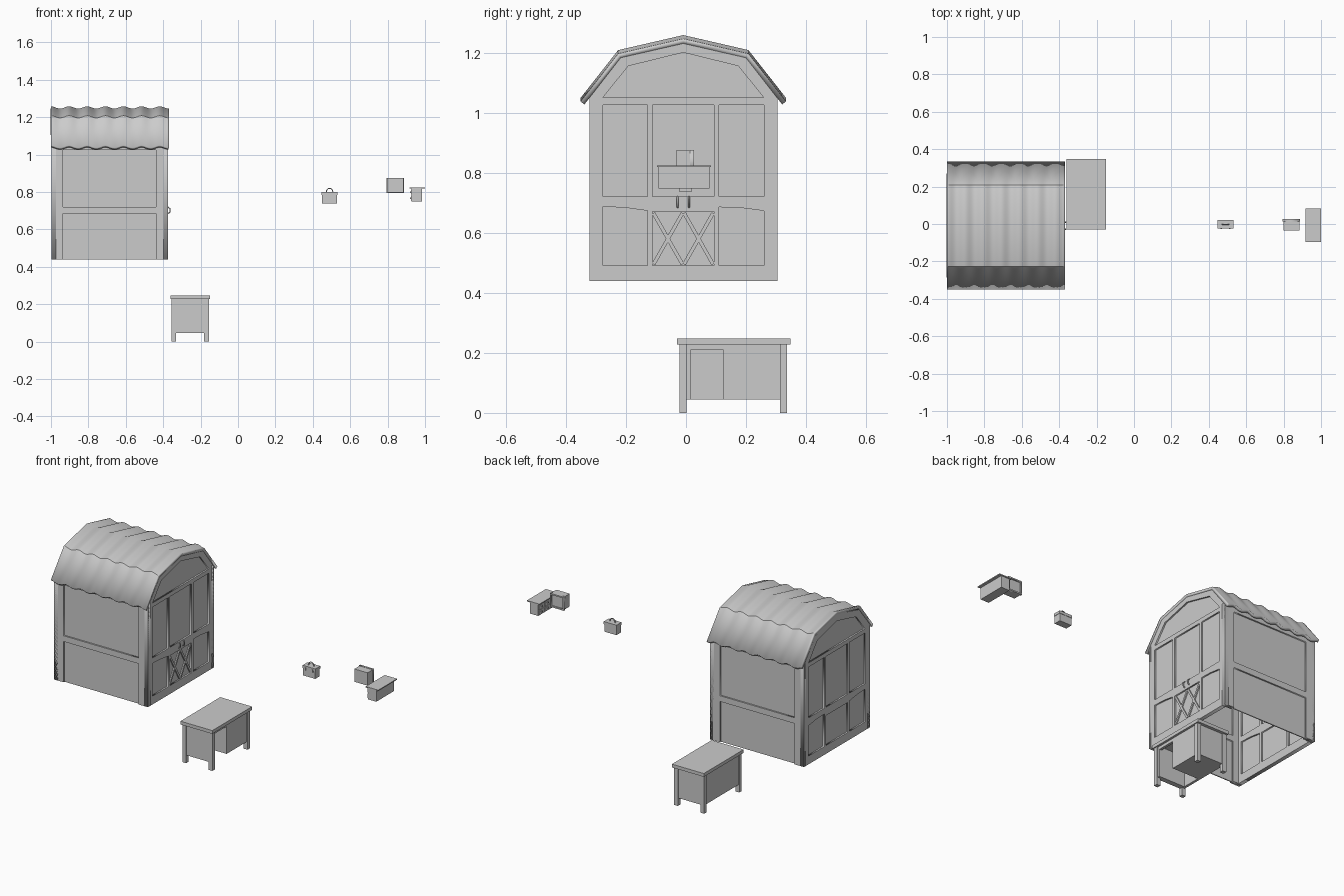
import bpy, bmesh, math
from mathutils import Matrix, Vector

if "Cube" in bpy.data.objects:
    bpy.data.objects.remove(bpy.data.objects["Cube"], do_unlink=True)

grey = bpy.data.materials.new("plain_grey")
grey.use_nodes = True
GREY = (0.6, 0.6, 0.6, 1)
grey.diffuse_color = GREY
grey.node_tree.nodes["Principled BSDF"].inputs["Base Color"].default_value = GREY


def add(name, mesh):
    mesh.materials.clear()
    mesh.materials.append(grey)
    ob = bpy.data.objects.new(name, mesh)
    bpy.context.collection.objects.link(ob)
    return ob


def box(name, x, y, z, matrix=Matrix()):
    """Box from (min, max) ranges on each axis."""
    bm = bmesh.new()
    bmesh.ops.create_cube(bm, size=1)
    for v in bm.verts:
        v.co = [r[0] if c < 0 else r[1] for c, r in zip(v.co, (x, y, z))]
    bm.transform(matrix)
    mesh = bpy.data.meshes.new(name)
    bm.to_mesh(mesh)
    bm.free()
    return add(name, mesh)


def from_curve(name, curve, matrix=Matrix()):
    tmp = bpy.data.objects.new(name, curve)
    bpy.context.collection.objects.link(tmp)
    dg = bpy.context.evaluated_depsgraph_get()
    mesh = bpy.data.meshes.new_from_object(tmp.evaluated_get(dg))
    bpy.data.objects.remove(tmp, do_unlink=True)
    mesh.transform(matrix)
    return add(name, mesh)


def sheet(name, loops, thick, matrix):
    """Flat board with an outline and holes, centred on its plane."""
    cu = bpy.data.curves.new(name, "CURVE")
    cu.dimensions, cu.fill_mode, cu.extrude = "2D", "BOTH", thick / 2
    for pts in loops:
        sp = cu.splines.new("POLY")
        sp.points.add(len(pts) - 1)
        for p, (u, v) in zip(sp.points, pts):
            p.co = (u, v, 0, 1)
        sp.use_cyclic_u = True
    return from_curve(name, cu, matrix)


def rod(name, pts, radius):
    cu = bpy.data.curves.new(name, "CURVE")
    cu.dimensions, cu.bevel_depth, cu.bevel_resolution = "3D", radius, 1
    cu.use_fill_caps = True
    sp = cu.splines.new("POLY")
    sp.points.add(len(pts) - 1)
    for p, c in zip(sp.points, pts):
        p.co = (*c, 1)
    return from_curve(name, cu)


def rect(u0, u1, v0, v1):
    return [(u0, v0), (u1, v0), (u1, v1), (u0, v1)]


def plane(axis_u, axis_w, origin):
    """Maps board coordinates (u, height, depth) into the scene."""
    m = Matrix((axis_u, (0, 0, 1), axis_w)).transposed().to_4x4()
    m.translation = origin
    return m


# Shed dimensions
X0, X1, MID, FLOOR = -1.0, -0.372, -0.009, 0.44
HALF, WALL = 0.313, 0.024

# Gable ends: framed boards with recessed panels
gable = [(-HALF, FLOOR), (HALF, FLOOR), (HALF, 1.06), (0.21, 1.188),
         (0, 1.242), (-0.21, 1.188), (-HALF, 1.06)]
holes = [[(-0.268, 1.05), (0.268, 1.05), (0.183, 1.155), (0, 1.2), (-0.183, 1.155)],
         rect(-0.102, 0.102, 0.72, 1.025), rect(-0.102, 0.102, 0.49, 0.67)]
for s in (-1, 1):
    holes.append(rect(s * 0.268, s * 0.119, 0.72, 1.025))
    holes.append([(s * 0.268, 0.49), (s * 0.119, 0.49), (s * 0.119, 0.685),
                  (s * 0.19, 0.683), (s * 0.268, 0.673)] if s > 0 else
                 [(s * 0.268, 0.49), (s * 0.119, 0.49), (s * 0.119, 0.673),
                  (s * 0.19, 0.683), (s * 0.268, 0.687)])
for name, x in (("door_gable", X1 - 0.014), ("back_gable", X0 + 0.014)):
    m = plane((0, 1, 0), (1, 0, 0), (x, MID, 0))
    sheet(name + "_frame", [gable] + holes, WALL, m)
    sheet(name + "_panel", [gable], 0.006, m)

# Side walls: the lower panel runs down to the floor
L, R, P0, P1 = X0 + 0.002, X1 - 0.002, -0.935, -0.438
side = [(L, FLOOR), (P0, FLOOR), (P0, 0.685), (P1, 0.685), (P1, FLOOR),
        (R, FLOOR), (R, 1.06), (L, 1.06)]
for name, s in (("front_wall", -1), ("rear_wall", 1)):
    m = plane((1, 0, 0), (0, -1, 0), (0, MID + s * (HALF - WALL / 2), 0))
    sheet(name + "_frame", [side, rect(P0, P1, 0.72, 1.025)], WALL, m)
    sheet(name + "_panel", [rect(L, R, FLOOR, 1.06)], 0.006, m)

# Crossed braces on the lower door
for cy in (-0.051, 0.051):
    for s in (-1, 1):
        ang = s * math.atan2(0.18, 0.102)
        m = Matrix.Translation((X1 - 0.008, MID + cy, 0.58)) @ Matrix.Rotation(ang, 4, "X")
        box("door_brace", (-0.007, 0.004), (-0.098, 0.098), (-0.006, 0.006), m)

# Door handles
for y in (-0.019, 0.019):
    rod("door_handle", [(X1 - 0.003, MID + y, 0.685), (X1 + 0.008, MID + y, 0.692),
                        (X1 + 0.008, MID + y, 0.712), (X1 - 0.003, MID + y, 0.719)], 0.0035)

# Corrugated gambrel roof
profile = [(-0.342, 1.043), (-0.217, 1.202), (0, 1.252), (0.217, 1.202), (0.342, 1.043)]
bm = bmesh.new()
STEPS = 78
rows = []
for i in range(STEPS + 1):
    t = i / STEPS
    dz = 0.006 * math.cos(t * math.tau * 6.5)
    rows.append([bm.verts.new((X0 + t * (X1 + 0.002 - X0), MID + y, z + dz)) for y, z in profile])
for a, b in zip(rows, rows[1:]):
    for j in range(len(profile) - 1):
        bm.faces.new((a[j], b[j], b[j + 1], a[j + 1]))
mesh = bpy.data.meshes.new("roof")
bm.to_mesh(mesh)
bm.free()
roof = add("roof", mesh)
mod = roof.modifiers.new("thickness", "SOLIDIFY")
mod.thickness, mod.offset = 0.016, -1
bpy.context.view_layer.objects.active = roof
roof.select_set(True)
bpy.ops.object.shade_smooth_by_angle(angle=math.radians(32))
roof.select_set(False)

# Desk: top, legs and panels around a kneehole
box("desk_top", (-0.362, -0.15), (-0.03, 0.348), (0.228, 0.248))
for x in (-0.356, -0.181):
    for y in (-0.021, 0.313):
        box("desk_leg", (x, x + 0.025), (y, y + 0.023), (0, 0.23))
box("desk_back", (-0.35, -0.335), (0, 0.315), (0.045, 0.23))
box("desk_end", (-0.345, -0.163), (-0.015, 0.015), (0.045, 0.23))
box("desk_cabinet", (-0.34, -0.163), (0.125, 0.33), (0.045, 0.23))
box("desk_apron", (-0.178, -0.163), (0.01, 0.13), (0.21, 0.23))

# Toolbox with lid, clasps and handle
box("toolbox_body", (0.449, 0.53), (-0.023, 0.02), (0.738, 0.785))
box("toolbox_lid", (0.447, 0.532), (-0.025, 0.022), (0.783, 0.799))
for x in (0.462, 0.509):
    box("toolbox_clasp", (x, x + 0.008), (-0.028, -0.02), (0.774, 0.79))
arc = [(0.4895 + 0.018 * math.cos(a), -0.002, 0.798 + 0.022 * math.sin(a))
       for a in (math.pi * i / 8 for i in range(9))]
rod("toolbox_handle", arc, 0.003)

# Small cabinet with a recessed rear
box("cabinet_body", (0.798, 0.886), (-0.034, 0.018), (0.797, 0.874))
m = plane((1, 0, 0), (0, -1, 0), (0, 0.02, 0))
sheet("cabinet_rim", [rect(0.795, 0.888, 0.794, 0.876), rect(0.803, 0.88, 0.802, 0.868)], 0.012, m)

# Drawer counter
box("counter_top", (0.917, 1.0), (-0.096, 0.084), (0.818, 0.824))
box("counter_body", (0.928, 0.984), (-0.091, 0.079), (0.748, 0.82))
for y in (-0.063, -0.006, 0.051):
    for z in (0.767, 0.8):
        box("counter_drawer", (0.925, 0.93), (y - 0.025, y + 0.025), (z - 0.014, z + 0.014))
        box("counter_knob", (0.919, 0.926), (y - 0.004, y + 0.004), (z - 0.004, z + 0.004))
